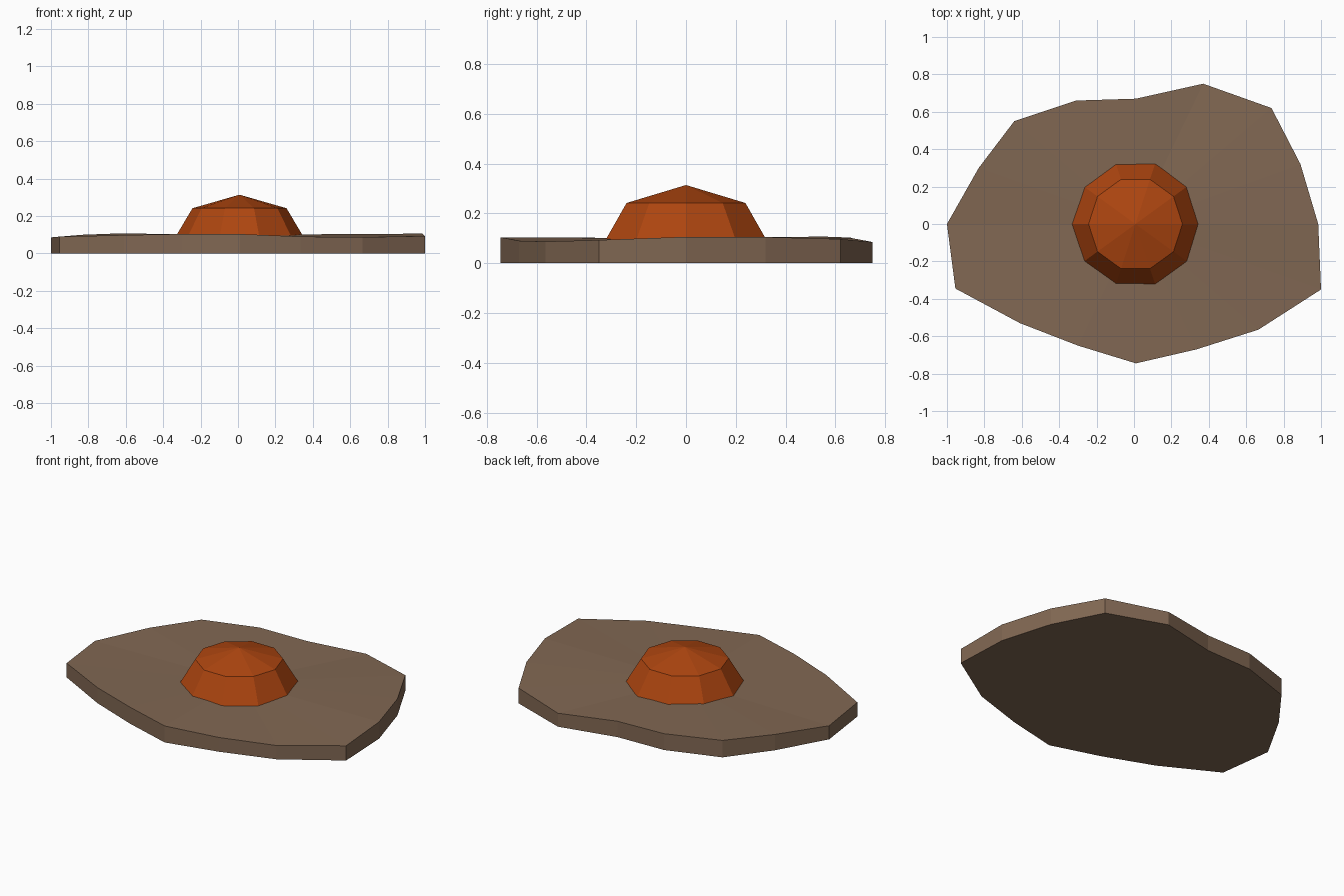
import bpy, bmesh, math

if "Cube" in bpy.data.objects:
    bpy.data.objects.remove(bpy.data.objects["Cube"])


def material(name, rgb):
    m = bpy.data.materials.new(name)
    m.diffuse_color = (*rgb, 1)
    m.use_nodes = True
    m.node_tree.nodes["Principled BSDF"].inputs["Base Color"].default_value = m.diffuse_color
    return m


def finish(bm, name, mat):
    bmesh.ops.recalc_face_normals(bm, faces=bm.faces[:])
    me = bpy.data.meshes.new(name)
    bm.to_mesh(me)
    bm.free()
    me.materials.append(mat)
    ob = bpy.data.objects.new(name, me)
    bpy.context.collection.objects.link(ob)
    return ob


brown = material("earth brown", (0.22, 0.137, 0.086))
orange = material("burnt orange", (0.42, 0.060, 0.005))

# Irregular slab: outline (x, y, top height), flat below, slightly uneven above
outline = [(-1, 0, .086), (-.955, -.345, .09), (-.61, -.53, .098), (-.30, -.65, .104),
           (.01, -.745, .104), (.335, -.67, .09), (.665, -.565, .087), (1, -.35, .093),
           (.985, 0, .106), (.89, .32, .105), (.735, .62, .097), (.37, .75, .085),
           (.01, .67, .10), (-.31, .66, .103), (-.64, .55, .107), (-.83, .30, .10)]
bm = bmesh.new()
low = [bm.verts.new((x, y, 0)) for x, y, z in outline]
top = [bm.verts.new(p) for p in outline]
mid = bm.verts.new((.008, 0, .10))
bm.faces.new(low[::-1])
for i in range(len(outline)):
    j = (i + 1) % len(outline)
    bm.faces.new((low[i], low[j], top[j], top[i]))
    bm.faces.new((top[i], top[j], mid))
finish(bm, "ground_slab", brown)

# Ten-sided flattened dome, its rim sunk into the slab
bm = bmesh.new()
N = 10
rings = [[bm.verts.new((.008 + r * math.cos(2 * math.pi * i / N),
                        r * math.sin(2 * math.pi * i / N), z)) for i in range(N)]
         for r, z in ((.355, .068), (.251, .242))]
apex = bm.verts.new((.008, 0, .314))
bm.faces.new(rings[0][::-1])
for i in range(N):
    j = (i + 1) % N
    bm.faces.new((rings[0][i], rings[0][j], rings[1][j], rings[1][i]))
    bm.faces.new((rings[1][i], rings[1][j], apex))
finish(bm, "dome", orange)
